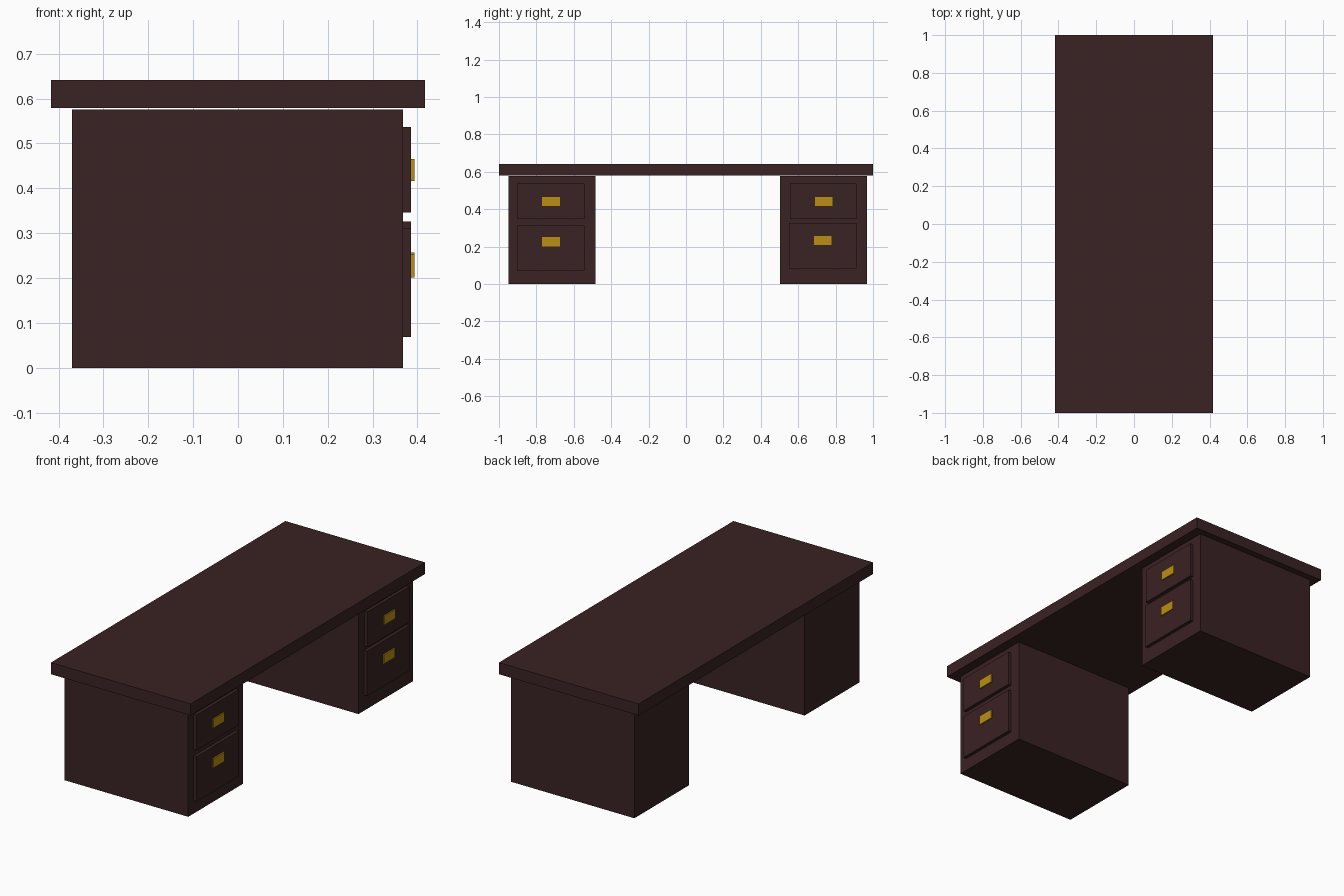
import bpy

if "Cube" in bpy.data.objects:
    bpy.data.objects.remove(bpy.data.objects["Cube"])


def material(name, rgb):
    m = bpy.data.materials.new(name)
    m.diffuse_color = (*rgb, 1.0)
    m.use_nodes = True
    m.node_tree.nodes["Principled BSDF"].inputs["Base Color"].default_value = m.diffuse_color
    return m


wood = material("dark_wood", (0.042, 0.016, 0.017))
brass = material("brass", (0.50, 0.27, 0.006))


def box(name, x, y, z, mat):
    """Box from (min, max) ranges on each axis."""
    bpy.ops.mesh.primitive_cube_add(size=1)
    ob = bpy.context.object
    ob.name = name
    for v in ob.data.vertices:
        v.co = [r[0] if c < 0 else r[1] for c, r in zip(v.co, (x, y, z))]
    ob.data.materials.append(mat)
    return ob


# Table top, floating a hair above the pedestals
box("desk_top", (-0.417, 0.417), (-1.0, 1.0), (0.579, 0.642), wood)

# Pedestals: side, y range, then drawers as (name, y, z, handle y, handle z)
pedestals = [
    ("left", (-0.95, -0.483), [
        ("upper", (-0.904, -0.544), (0.346, 0.537), (-0.77, -0.675), (0.416, 0.465)),
        ("lower", (-0.904, -0.544), (0.069, 0.312), (-0.77, -0.675), (0.201, 0.252)),
    ]),
    ("right", (0.502, 0.969), [
        ("upper", (0.555, 0.912), (0.346, 0.537), (0.689, 0.783), (0.416, 0.465)),
        ("lower", (0.551, 0.912), (0.083, 0.326), (0.684, 0.778), (0.207, 0.257)),
    ]),
]
for side, y, drawers in pedestals:
    box(f"{side}_pedestal", (-0.37, 0.368), y, (0.0, 0.576), wood)
    for level, dy, dz, hy, hz in drawers:
        box(f"{side}_{level}_drawer", (0.36, 0.386), dy, dz, wood)
        box(f"{side}_{level}_handle", (0.38, 0.393), hy, hz, brass)
